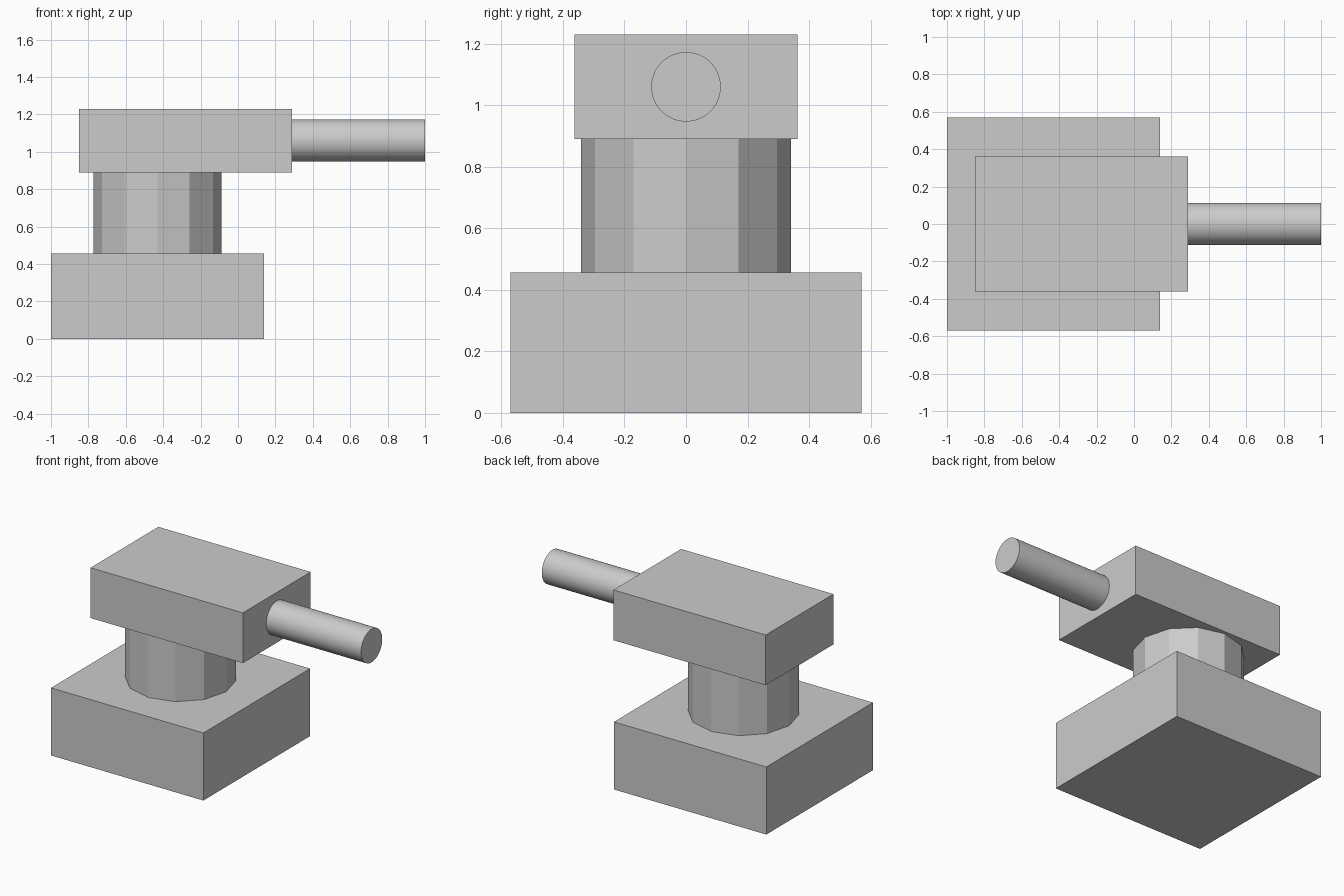
import bpy
import math

if "Cube" in bpy.data.objects:
    bpy.data.objects.remove(bpy.data.objects["Cube"])


def box(name, x, y, z):
    """Box from (min, max) ranges on each axis."""
    bpy.ops.mesh.primitive_cube_add(size=1, location=[(a + b) / 2 for a, b in (x, y, z)])
    obj = bpy.context.object
    obj.name = name
    obj.scale = [b - a for a, b in (x, y, z)]
    bpy.ops.object.transform_apply(location=False, rotation=False, scale=True)
    return obj


def cylinder(name, sides, radius, length, location, rotation=(0, 0, 0)):
    bpy.ops.mesh.primitive_cylinder_add(vertices=sides, radius=radius, depth=length,
                                        location=location, rotation=rotation)
    obj = bpy.context.object
    obj.name = name
    return obj


# Square base block
box("base", (-1.0, 0.14), (-0.57, 0.57), (0.0, 0.457))

# Twelve-sided faceted pedestal
cylinder("pedestal", 12, 0.342, 0.433, (-0.43, 0, 0.6735))

# Turret block, set forward of the pedestal
box("turret", (-0.85, 0.29), (-0.362, 0.362), (0.89, 1.23))

# Smooth round barrel pointing along +x
cylinder("barrel", 48, 0.113, 0.71, (0.645, 0, 1.06), (0, math.pi / 2, 0))
bpy.ops.object.shade_smooth_by_angle(angle=math.radians(30))
